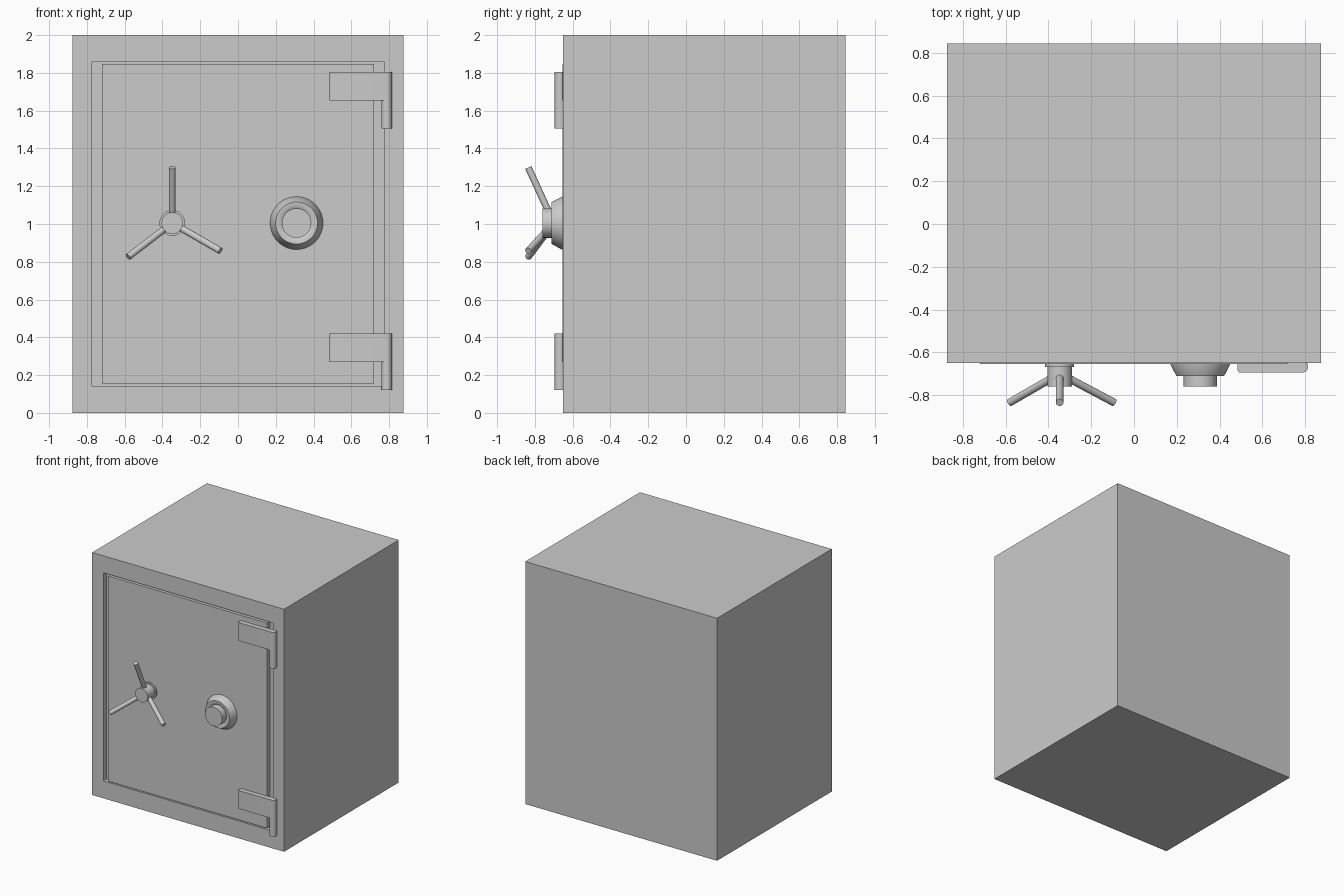
import bpy, bmesh, math
from mathutils import Vector

if "Cube" in bpy.data.objects:
    bpy.data.objects.remove(bpy.data.objects["Cube"])

FRONT = -0.65  # y of the cabinet's front face


def make_object(name, bm, smooth=False):
    bmesh.ops.recalc_face_normals(bm, faces=bm.faces[:])
    mesh = bpy.data.meshes.new(name)
    bm.to_mesh(mesh)
    bm.free()
    ob = bpy.data.objects.new(name, mesh)
    bpy.context.collection.objects.link(ob)
    if smooth:
        bpy.ops.object.select_all(action='DESELECT')
        ob.select_set(True)
        bpy.context.view_layer.objects.active = ob
        bpy.ops.object.shade_smooth_by_angle(angle=math.radians(35))
    return ob


def box(name, lo, hi):
    bm = bmesh.new()
    bmesh.ops.create_cube(bm, size=1)
    for v in bm.verts:
        v.co = [l + (c + 0.5) * (h - l) for c, l, h in zip(v.co, lo, hi)]
    return make_object(name, bm)


def lathe(name, x, z, profile, steps=48):
    """Spin (radius, y) points around a front-facing axis."""
    bm = bmesh.new()
    pts = [bm.verts.new((x + r, y, z)) for r, y in profile]
    edges = [bm.edges.new(p) for p in zip(pts, pts[1:])]
    bmesh.ops.spin(bm, geom=pts + edges, cent=(x, 0, z), axis=(0, 1, 0),
                   angle=math.tau, steps=steps)
    bmesh.ops.remove_doubles(bm, verts=bm.verts[:], dist=1e-5)
    return make_object(name, bm, True)


def rod(name, start, end, radius, steps=24):
    start, end = Vector(start), Vector(end)
    axis = end - start
    bm = bmesh.new()
    bmesh.ops.create_cone(bm, cap_ends=True, segments=steps, radius1=radius,
                          radius2=radius, depth=axis.length)
    bm.transform(axis.to_track_quat('Z', 'Y').to_matrix().to_4x4())
    bmesh.ops.translate(bm, verts=bm.verts[:], vec=(start + end) / 2)
    return make_object(name, bm, True)


# Cabinet with a shallow door recess in its front face
cabinet = box("cabinet", (-0.875, FRONT, 0), (0.875, 0.845, 2))
bm = bmesh.new()
bm.from_mesh(cabinet.data)
front = min(bm.faces, key=lambda f: f.calc_center_median().y)
bmesh.ops.inset_region(bm, faces=[front], thickness=0.143)
for v in front.verts:
    v.co.z = 0.143 if v.co.z < 1 else 1.86
bottom = bmesh.ops.extrude_discrete_faces(bm, faces=[front])["faces"][0]
bmesh.ops.translate(bm, verts=bottom.verts[:], vec=(0, 0.04, 0))
bm.to_mesh(cabinet.data)
bm.free()

# Door, leaving a thin gap around it
box("door", (-0.721, FRONT - 0.005, 0.155), (0.721, FRONT + 0.04, 1.848))

# Three-spoke handle
HX, HZ = -0.348, 1.005
lathe("handle_hub", HX, HZ, [(0, FRONT), (0.068, FRONT), (0.068, -0.668),
                             (0.057, -0.668), (0.057, -0.76), (0, -0.76)])
for i, deg in enumerate((90, 217.5, 330)):
    c, s = math.cos(math.radians(deg)), math.sin(math.radians(deg))
    rod(f"handle_spoke_{i + 1}", (HX + 0.02 * c, -0.709, HZ + 0.02 * s),
        (HX + 0.294 * c, -0.835, HZ + 0.294 * s), 0.018)

# Combination dial: tapered ring with a round knob
lathe("dial", 0.31, 1.005, [(0, FRONT), (0.14, FRONT), (0.14, -0.656),
                            (0.111, -0.712), (0.09, -0.712), (0.078, -0.705),
                            (0.078, -0.76), (0, -0.76)])

# Hinges: rounded plate with a pin hanging below its outer end
for name, z in (("lower", 0.27), ("upper", 1.655)):
    outline = [(0.485, FRONT), (0.485, -0.682)]
    for cx, r, a0, a1 in ((0.497, 0.012, 180, 270), (0.787, 0.028, 270, 390)):
        for i in range(9):
            a = math.radians(a0 + (a1 - a0) * i / 8)
            outline.append((cx + r * math.cos(a), -0.695 + r + r * math.sin(a)))
    outline.append((0.80, FRONT))
    bm = bmesh.new()
    face = bm.faces.new([bm.verts.new((x, y, z)) for x, y in outline])
    ext = bmesh.ops.extrude_face_region(bm, geom=[face])["geom"]
    bmesh.ops.translate(bm, vec=(0, 0, 0.15),
                        verts=[g for g in ext if isinstance(g, bmesh.types.BMVert)])
    if not face.is_valid or len(bm.faces) < len(outline) + 2:
        bm.faces.new([v for v in bm.verts if abs(v.co.z - z) < 1e-6])
    make_object(name + "_hinge_plate", bm, True)
    rod(name + "_hinge_pin", (0.787, -0.667, z - 0.15), (0.787, -0.667, z), 0.028)
